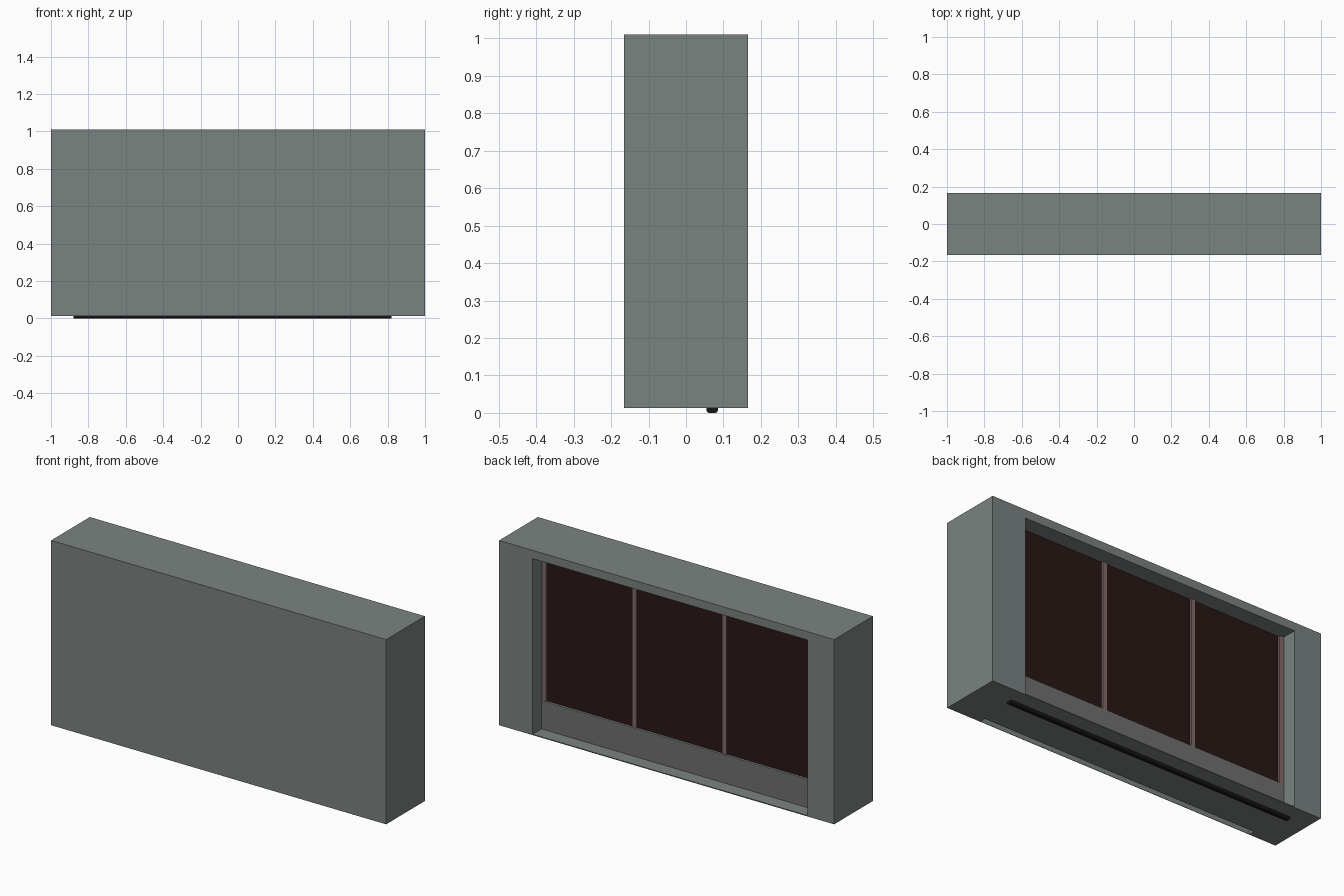
import bpy, bmesh
from mathutils import Vector

if "Cube" in bpy.data.objects:
    bpy.data.objects.remove(bpy.data.objects["Cube"])


def material(name, color):
    m = bpy.data.materials.new(name)
    m.diffuse_color = (*color, 1)
    m.use_nodes = True
    m.node_tree.nodes["Principled BSDF"].inputs["Base Color"].default_value = m.diffuse_color
    return m


teal = material("painted_grey", (0.195, 0.228, 0.22))
dark = material("dark_glass", (0.022, 0.009, 0.008))
pink = material("post_paint", (0.22, 0.145, 0.14))
grey = material("sill_grey", (0.16, 0.16, 0.16))
black = material("black_rail", (0.008, 0.008, 0.008))


def box(name, lo, hi, mat=None):
    """Box from its lowest to its highest corner."""
    bm = bmesh.new()
    bmesh.ops.create_cube(bm, size=1)
    lo, hi = Vector(lo), Vector(hi)
    bmesh.ops.scale(bm, vec=hi - lo, verts=bm.verts)
    bmesh.ops.translate(bm, vec=(lo + hi) / 2, verts=bm.verts)
    me = bpy.data.meshes.new(name)
    bm.to_mesh(me)
    bm.free()
    ob = bpy.data.objects.new(name, me)
    bpy.context.collection.objects.link(ob)
    if mat:
        me.materials.append(mat)
    return ob


def cut(target, cutter):
    cutter.hide_render = True
    cutter.hide_viewport = True
    mod = target.modifiers.new("cut", "BOOLEAN")
    mod.operation = "DIFFERENCE"
    mod.solver = "EXACT"
    mod.object = cutter


LEFT, RIGHT = -0.84, 0.80      # sides of the opening
SILL, HEAD = 0.17, 0.965       # heights of the sill panel and opening
BACK = 0.08                    # depth of the window plane

# Outer casing, with the window niche at the back and a slot under the front wall
casing = box("casing", (-1, -0.165, 0.013), (1, 0.165, 1.01), teal)
cut(casing, box("niche_cutter", (LEFT, BACK - 0.02, 0.018), (RIGHT, 0.3, HEAD)))
cut(casing, box("slot_cutter", (LEFT, -0.163, -0.1), (RIGHT, -0.13, 0.06)))

# Dark window panel, with a sill panel and thin ledge below
box("window_panel", (LEFT, BACK - 0.02, SILL), (RIGHT, BACK - 0.003, HEAD), dark)
box("sill_panel", (LEFT, BACK - 0.02, 0.018), (RIGHT, 0.09, SILL - 0.004), grey)
box("sill_ledge", (LEFT, BACK - 0.02, SILL - 0.004), (RIGHT, 0.09, SILL), teal)

# Four evenly spaced posts
POST = 0.026
for i in range(4):
    x = LEFT + i * (RIGHT - LEFT - POST) / 3
    box(f"post_{i + 1}", (x, BACK - 0.01, SILL), (x + POST, BACK + 0.007, HEAD), pink)

# Bottom rail with rounded lower edges
rail = box("bottom_rail", (-0.88, 0.055, 0), (0.82, 0.085, 0.014), black)
bm = bmesh.new()
bm.from_mesh(rail.data)
edges = [e for e in bm.edges if all(v.co.z < 0.001 for v in e.verts)
         and abs(e.verts[0].co.x - e.verts[1].co.x) > 1]
bmesh.ops.bevel(bm, geom=edges, offset=0.007, segments=3, affect="EDGES", profile=0.5)
bm.to_mesh(rail.data)
bm.free()
